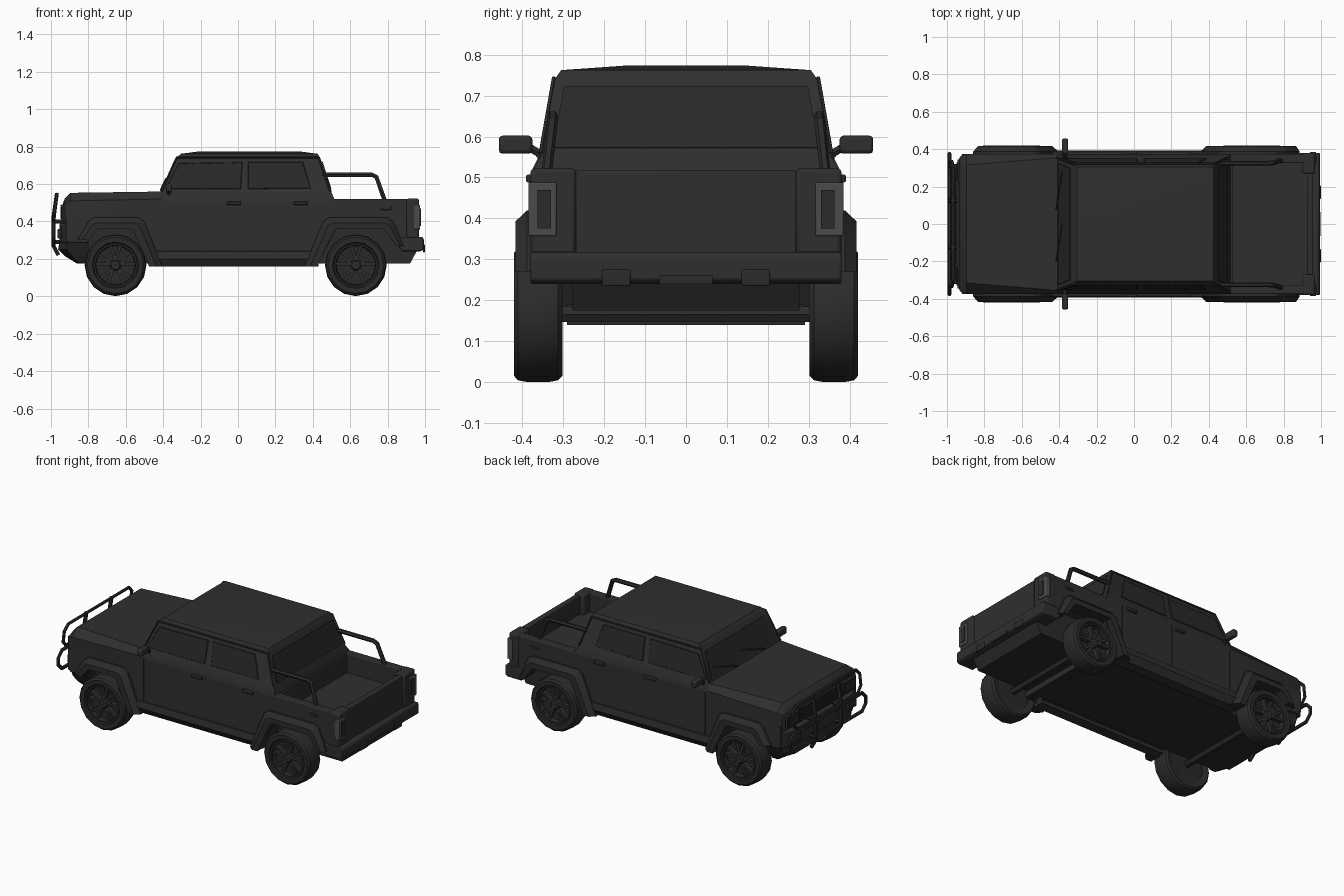
import bpy, bmesh, math
from mathutils import Vector

cube = bpy.data.objects.get("Cube")
if cube:
    bpy.data.objects.remove(cube)


def material(name, v):
    m = bpy.data.materials.new(name)
    m.use_nodes = True
    m.diffuse_color = (v, v, v, 1)
    m.node_tree.nodes["Principled BSDF"].inputs["Base Color"].default_value = (v, v, v, 1)
    return m


BODY = material("charcoal_paint", 0.028)
TRIM = material("dark_trim", 0.024)
GLASS = material("tinted_glass", 0.022)
LAMP = material("grey_lamp", 0.07)
SIDES = ((1, "left"), (-1, "right"))   # seen with the nose towards -x
parts = []


def finish(name, bm, mat, bevel=0):
    bmesh.ops.recalc_face_normals(bm, faces=bm.faces)
    mesh = bpy.data.meshes.new(name)
    bm.to_mesh(mesh)
    bm.free()
    mesh.materials.append(mat)
    ob = bpy.data.objects.new(name, mesh)
    bpy.context.collection.objects.link(ob)
    if bevel:
        mod = ob.modifiers.new("soft_edges", "BEVEL")
        mod.width, mod.segments = bevel, 2
    parts.append(ob)
    return ob


def loft(name, rings, mat, bevel=0, closed=False):
    """Skin a list of equal rings of points and cap the ends."""
    bm = bmesh.new()
    vs = [[bm.verts.new(p) for p in r] for r in rings]
    n = len(vs[0])
    pairs = list(zip(vs, vs[1:])) + ([(vs[-1], vs[0])] if closed else [])
    for a, b in pairs:
        for i in range(n):
            bm.faces.new((a[i], a[(i + 1) % n], b[(i + 1) % n], b[i]))
    if not closed:
        bm.faces.new(vs[0])
        bm.faces.new(vs[-1])
    return finish(name, bm, mat, bevel)


def prism(name, profile, y0, y1, mat, bevel=0):
    return loft(name, [[(x, y, z) for x, z in profile] for y in (y0, y1)], mat, bevel)


def box(name, x0, x1, y0, y1, z0, z1, mat, bevel=0):
    return prism(name, [(x0, z0), (x1, z0), (x1, z1), (x0, z1)], y0, y1, mat, bevel)


def plate(name, pts, outward, mat, t=0.005):
    n = (Vector(pts[1]) - Vector(pts[0])).cross(Vector(pts[2]) - Vector(pts[0])).normalized()
    n *= t if n.dot(Vector(outward)) > 0 else -t
    return loft(name, [pts, [Vector(p) + n for p in pts]], mat)


def tube(name, pts, r, mat, closed=False):
    cu = bpy.data.curves.new(name, "CURVE")
    cu.dimensions, cu.bevel_depth, cu.bevel_resolution = "3D", r, 1
    cu.use_fill_caps = True
    sp = cu.splines.new("POLY")
    sp.points.add(len(pts) - 1)
    for p, co in zip(sp.points, pts):
        p.co = (*co, 1)
    sp.use_cyclic_u = closed
    tmp = bpy.data.objects.new(name + "_path", cu)
    bpy.context.collection.objects.link(tmp)
    bpy.context.view_layer.update()
    bm = bmesh.new()
    mesh = tmp.evaluated_get(bpy.context.evaluated_depsgraph_get()).to_mesh()
    bm.from_mesh(mesh)
    bpy.data.objects.remove(tmp)
    return finish(name, bm, mat)


# Lower body with open wheel arches, and the narrow chassis between the wheels
prism("lower_body", [(-.92, .3), (-.92, .43), (-.42, .43), (-.42, .505), (.52, .505), (.52, .4),
                     (.95, .4), (.95, .3), (.84, .3), (.79, .365), (.53, .365), (.43, .18),
                     (-.47, .18), (-.56, .365), (-.75, .365), (-.8, .3)], -.375, .375, BODY)
prism("chassis", [(-.9, .23), (-.83, .175), (.92, .175), (.96, .25), (.93, .37), (-.9, .37)],
      -.277, .277, TRIM)

# Bonnet with creased edges and a rounded nose
def bonnet_ring(x, w, zs, crease, zt):
    half = [(w, .4), (w, zs), (crease, zt)]
    return [(x, y, z) for y, z in half] + [(x, -y, z) for y, z in reversed(half)]


loft("bonnet", [bonnet_ring(-.935, .35, .48, .30, .50), bonnet_ring(-.925, .365, .50, .305, .525),
                bonnet_ring(-.895, .375, .51, .315, .553), bonnet_ring(-.41, .375, .52, .355, .56)], BODY)

# Cabin tapering up to a slightly crowned roof
cabin = [(.5, -.43, .52, .375), (.515, -.425, .517, .375), (.555, -.41, .50, .352),
         (.74, -.33, .44, .32), (.762, -.305, .425, .305), (.773, -.22, .34, .15)]
loft("cabin", [[(a, -w, z), (b, -w, z), (b, w, z), (a, w, z)] for z, a, b, w in cabin], BODY)


def cabin_y(z):
    return .352 - (z - .555) * .032 / .185


for name, xs, out in (("windscreen", (-.403, -.339), (-1, 0, .4)), ("rear_window", (.495, .447), (1, 0, .3))):
    plate(name, [(xs[0], -.325, .572), (xs[0], .325, .572), (xs[1], .298, .72), (xs[1], -.298, .72)], out, GLASS)
for y in (-.2, .08):
    tube("wiper", [(-.415, y, .568), (-.385, y + .2, .63)], .004, TRIM)

front_win = [(-.385, .575), (-.315, .708), (.02, .714), (.012, .577)]
rear_win = [(.058, .577), (.058, .714), (.345, .714), (.385, .58)]
for s, side in SIDES:
    # Side glass, frames, door seams and handles
    for name, win in (("front_window", front_win), ("rear_door_window", rear_win)):
        pts = [(x, s * cabin_y(z), z) for x, z in win]
        plate(f"{side}_{name}", pts, (0, s, 0), GLASS, .003)
        tube(f"{side}_{name}_frame", pts, .005, TRIM, True)
    tube(f"{side}_drip_rail", [(-.41, s * .354, .56), (-.328, s * .322, .742), (.43, s * .322, .742),
                              (.495, s * .354, .56)], .006, BODY)
    for x in (-.395, .035, .40):
        box("door_seam", x - .002, x + .002, s * .374, s * .377, .25, .51, TRIM)
    for x in (-.02, .335):
        box("door_handle", x - .037, x + .037, s * .37, s * .39, .488, .507, TRIM, .004)
    box("bed_latch", .765, .82, s * .37, s * .381, .462, .478, TRIM, .003)
    # Sill running between the wheels
    loft(f"{side}_sill", [[(x, s * y, z) for y, z in ((.3, .16), (.365, .16), (.392, .2), (.385, .24), (.3, .25))]
                          for x in (-.47, .43)], BODY)
    # Door mirror
    box(f"{side}_mirror", -.385, -.352, s * .375, s * .457, .558, .602, BODY, .009)
    tube(f"{side}_mirror_arm", [(-.37, s * .345, .54), (-.37, s * .36, .56), (-.37, s * .385, .575)], .011, TRIM)

    # Wheel arch flares: outer outline, inner outline
    flares = {
        "front": ([(-.86, .30), (-.8, .40), (-.77, .42), (-.53, .42), (-.5, .4), (-.405, .16)],
                  [(-.8, .30), (-.76, .35), (-.745, .36), (-.575, .36), (-.56, .35), (-.475, .16)]),
        "rear": ([(.355, .16), (.455, .4), (.485, .42), (.8, .42), (.83, .4), (.885, .27)],
                 [(.425, .16), (.51, .345), (.525, .36), (.775, .36), (.79, .345), (.845, .27)])}
    for end, (outer, inner) in flares.items():
        rings = []
        for (ox, oz), (ix, iz) in zip(outer, inner):
            mx, mz = ox + (ix - ox) * .45, oz + (iz - oz) * .45
            rings.append([(ox, s * .34, oz), (ox, s * .388, oz), (mx, s * .416, mz),
                          (ix, s * .416, iz), (ix, s * .34, iz)])
        loft(f"{side}_{end}_flare", rings, TRIM)

    # Bed wall, corner post, tail lamp and bed rail
    box(f"{side}_bed_wall", .5, .95, s * .325, s * .375, .39, .52, BODY, .006)
    box(f"{side}_corner_post", .9, .968, s * .268, s * .38, .31, .522, BODY, .01)
    box(f"{side}_tail_lamp", .94, .974, s * .316, s * .385, .357, .488, LAMP, .004)
    box(f"{side}_tail_lamp_core", .97, .978, s * .329, s * .362, .375, .47, TRIM)
    tube(f"{side}_bed_rail", [(.45, s * .325, .65), (.715, s * .325, .65), (.74, s * .326, .638),
                             (.785, s * .34, .51)], .013, TRIM)

    # Headlamp with frame
    box(f"{side}_headlamp_frame", -.945, -.92, s * .215, s * .345, .405, .492, TRIM, .006)
    box(f"{side}_headlamp", -.95, -.94, s * .23, s * .33, .42, .478, GLASS)
    # Bumper recesses and hooks
    box(f"{side}_rear_hook_frame", .99, 1.0, s * .135, s * .205, .235, .276, TRIM, .004)
    box(f"{side}_rear_hook", .992, 1.0, s * .145, s * .195, .243, .266, GLASS)
    box(f"{side}_fog_lamp", -.965, -.94, s * .23, s * .32, .31, .36, GLASS, .005)

# Tailgate and rear bumper
box("tailgate", .925, .958, -.27, .27, .31, .517, BODY, .005)
prism("rear_bumper", [(.86, .26), (.87, .315), (.985, .318), (.994, .305), (.994, .25), (.975, .24), (.88, .24)],
      -.38, .38, BODY, .006)
box("number_plate_recess", .99, .998, -.065, .065, .24, .262, TRIM)
box("bed_floor_front", .505, .53, -.33, .33, .39, .515, BODY)

# Grille with horizontal slats
box("grille_back", -.94, -.92, -.21, .21, .405, .49, GLASS)
for i in range(5):
    z = .413 + i * .017
    box("grille_slat", -.948, -.935, -.21, .21, z, z + .008, TRIM)

# Front bumper with swept corners and a lower lip
sweep = [(-.8, -.375), (-.91, -.375), (-.955, -.29), (-.955, .29), (-.91, .375), (-.8, .375)]
loft("front_bumper", [[(x, y, z) for x, y in sweep] for z in (.285, .39)], BODY, .008)
loft("front_lip", [[(-.81 + (x + .81) * k, y * w, z) for x, y in sweep]
                   for k, w, z in ((.35, .78, .175), (.8, .86, .215), (1.05, .9, .25), (1, .95, .29))], TRIM)


# Tubular front guard: two rounded hoops and uprights
def hoop(w, z0, z1, c=.035):
    half = [(w - c, z0), (w, z0 + c), (w, z1 - c), (w - c, z1)]
    ring = half + [(-y, z) for y, z in reversed(half)]
    return [(-.987 + max(0, z - .4) * .12, y, z) for y, z in ring]


tube("guard_upper_hoop", hoop(.335, .405, .545), .010, TRIM, True)
tube("guard_lower_hoop", hoop(.375, .275, .39), .011, TRIM, True)
for y in (-.125, .125):
    tube("guard_upright", [(-.96, y, .22), (-.987, y, .27), (-.987, y, .42), (-.968, y, .552)], .012, TRIM)
    for z in (.29, .4):
        tube("guard_bracket", [(-.985, y, z), (-.91, y, z)], .012, TRIM)


# Wheels: a lathed tyre and rim, hub and paired spokes
def lathe(name, profile, cx, s, mat, n=16):
    rings = []
    for i in range(n):
        a = 2 * math.pi * i / n
        rings.append([(cx + r * math.cos(a), s * y, .166 + r * math.sin(a)) for r, y in profile])
    return loft(name, rings, mat, closed=True)


tyre = [(.112, .31), (.15, .302), (.161, .312), (.165, .335), (.165, .388), (.161, .41),
        (.15, .42), (.124, .419), (.115, .405)]
rim = [(.005, .315), (.118, .315), (.118, .412), (.108, .412), (.104, .378), (.005, .372)]
hub = [(.002, .36), (.03, .36), (.03, .4), (.022, .408), (.002, .408)]
for cx, end in ((-.655, "front"), (.63, "rear")):
    tube(f"{end}_axle", [(cx, -.32, .166), (cx, .32, .166)], .022, TRIM)
    for s, side in SIDES:
        lathe(f"{side}_{end}_tyre", tyre, cx, s, TRIM)
        lathe(f"{side}_{end}_rim", rim, cx, s, GLASS)
        lathe(f"{side}_{end}_hub", hub, cx, s, BODY, 10)
        for i in range(10):
            mid = 2 * math.pi * (i // 2) / 5 + math.pi / 2
            a = mid + (.24 if i % 2 else -.24)
            foot, tip = Vector((math.cos(mid), math.sin(mid))) * .02, Vector((math.cos(a), math.sin(a))) * .112
            side_v = Vector((-math.sin(a), math.cos(a))) * .008
            quad = [foot - side_v, tip - side_v, tip + side_v, foot + side_v]
            prism("spoke", [(cx + q.x, .166 + q.y) for q in quad], s * .37, s * .402, BODY)
box("rear_cross_member", .5, .56, -.29, .29, .14, .19, TRIM)

# Smooth shading that keeps edges sharp
bpy.ops.object.select_all(action="DESELECT")
for ob in parts:
    ob.select_set(True)
bpy.context.view_layer.objects.active = parts[0]
bpy.ops.object.shade_smooth_by_angle(angle=math.radians(30))
